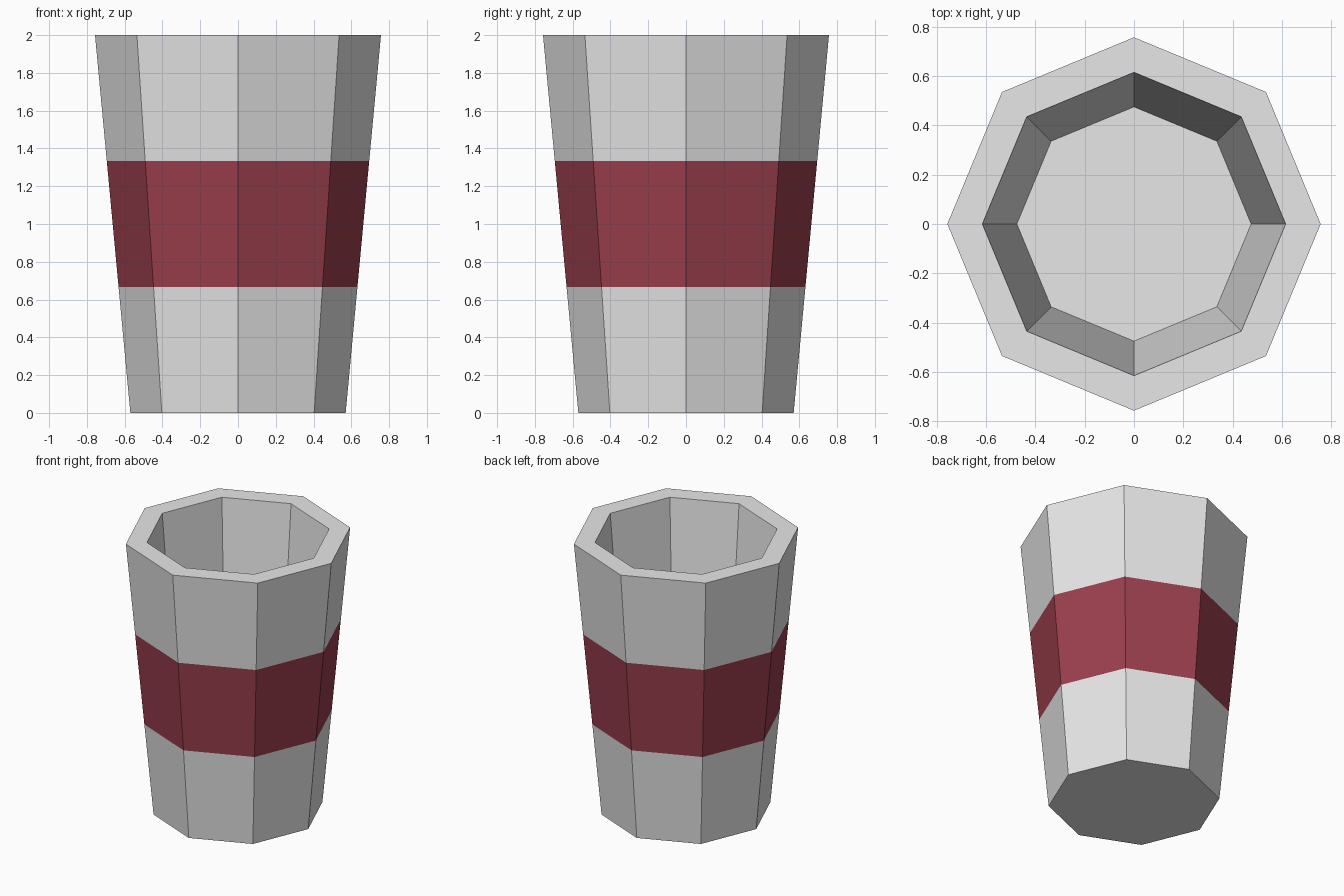
import bpy, bmesh, math

cube = bpy.data.objects.get("Cube")
if cube:
    bpy.data.objects.remove(cube, do_unlink=True)

SIDES = 8
HEIGHT = 2.0
BOTTOM_R, TOP_R = 0.57, 0.757
INNER_R, FLOOR_R, FLOOR_Z = 0.615, 0.475, 0.3


def material(name, color):
    mat = bpy.data.materials.new(name)
    mat.use_nodes = True
    mat.diffuse_color = color
    mat.node_tree.nodes["Principled BSDF"].inputs["Base Color"].default_value = color
    return mat


def ring(bm, radius, z):
    step = 2 * math.pi / SIDES
    return [bm.verts.new((radius * math.cos(i * step), radius * math.sin(i * step), z))
            for i in range(SIDES)]


def wall_radius(z):
    return BOTTOM_R + (TOP_R - BOTTOM_R) * z / HEIGHT


# Profile up the outside, over the rim and down to the inner floor
outer = [(wall_radius(z), z) for z in (0, HEIGHT / 3, HEIGHT * 2 / 3, HEIGHT)]
profile = outer + [(INNER_R, HEIGHT), (FLOOR_R, FLOOR_Z)]
BAND = 1

bm = bmesh.new()
rings = [ring(bm, r, z) for r, z in profile]
for level, (low, high) in enumerate(zip(rings, rings[1:])):
    for i in range(SIDES):
        j = (i + 1) % SIDES
        face = bm.faces.new((low[i], low[j], high[j], high[i]))
        face.material_index = 1 if level == BAND else 0

# Underside and inner floor
bm.faces.new(reversed(rings[0]))
bm.faces.new(rings[-1])

mesh = bpy.data.meshes.new("cup")
bm.to_mesh(mesh)
bm.free()

# Pale cup with a dark red middle band
mesh.materials.append(material("pale grey", (0.8, 0.8, 0.8, 1)))
mesh.materials.append(material("dark red", (0.33, 0.05, 0.075, 1)))
cup = bpy.data.objects.new("cup", mesh)
bpy.context.collection.objects.link(cup)
